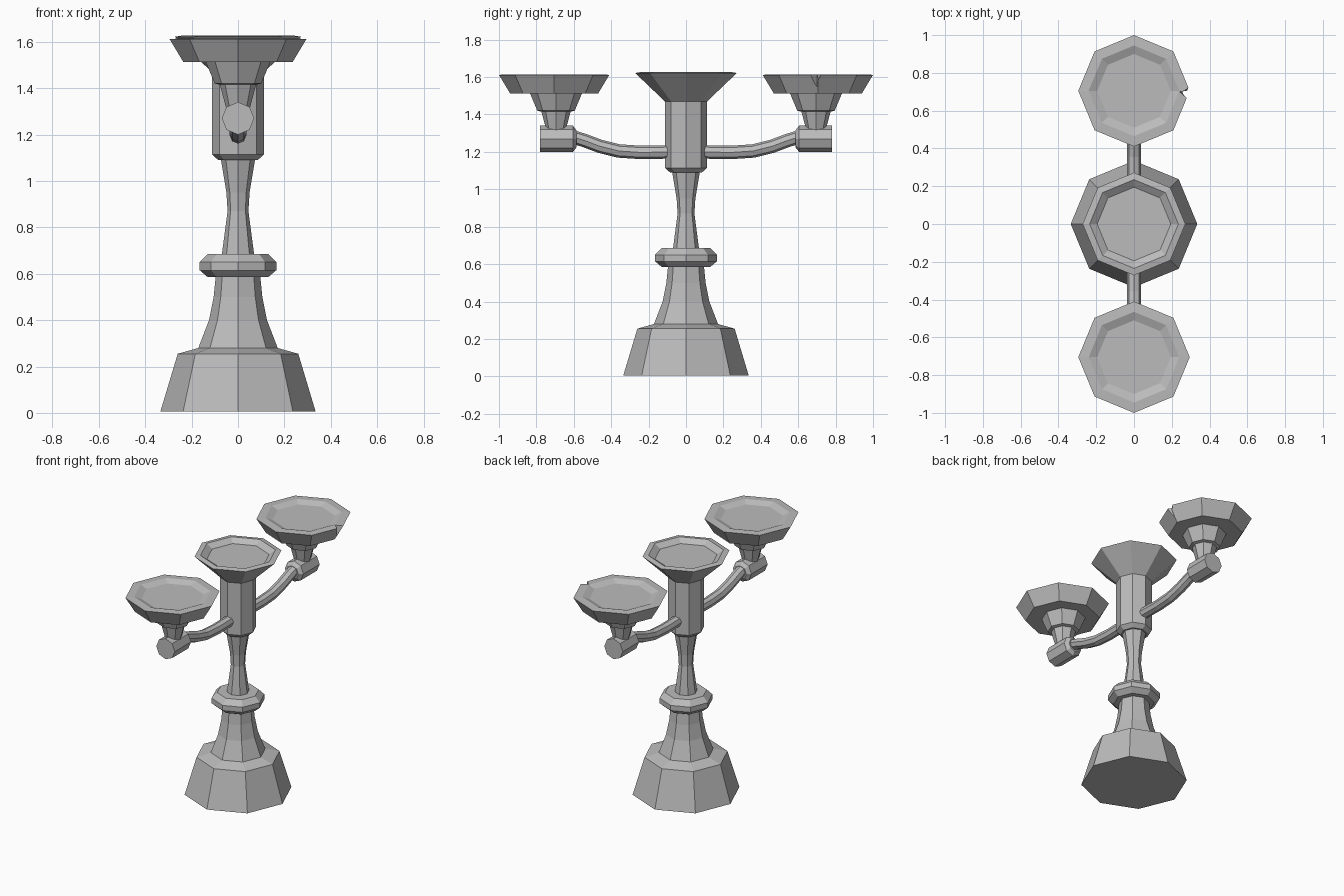
import bpy
import bmesh
import math
from mathutils import Matrix, Vector

cube = bpy.data.objects.get("Cube")
if cube:
    bpy.data.objects.remove(cube, do_unlink=True)

SIDES = 8

# Single stone grey material
grey = bpy.data.materials.new("stone_grey")
grey.use_nodes = True
colour = (0.5, 0.5, 0.5, 1)
grey.diffuse_color = colour
grey.node_tree.nodes["Principled BSDF"].inputs["Base Color"].default_value = colour


def loft(name, rings):
    """Skin a list of vertex rings given as lists of points, capping both ends."""
    bm = bmesh.new()
    loops = [[bm.verts.new(p) for p in ring] for ring in rings]
    for a, b in zip(loops, loops[1:]):
        for i in range(len(a)):
            j = (i + 1) % len(a)
            bm.faces.new((a[i], a[j], b[j], b[i]))
    bm.faces.new(loops[0][::-1])
    bm.faces.new(loops[-1])
    bmesh.ops.recalc_face_normals(bm, faces=bm.faces)
    mesh = bpy.data.meshes.new(name)
    bm.to_mesh(mesh)
    bm.free()
    mesh.materials.append(grey)
    obj = bpy.data.objects.new(name, mesh)
    bpy.context.collection.objects.link(obj)
    return obj


def ring(centre, radius, u, v):
    angles = [2 * math.pi * i / SIDES for i in range(SIDES)]
    return [centre + radius * (math.cos(a) * u + math.sin(a) * v) for a in angles]


X, Y, Z = Matrix.Identity(3)


def turned(name, profile, y=0):
    """Octagonal turned part from (radius, height) pairs."""
    return loft(name, [ring(Vector((0, y, z)), r, X, Y) for r, z in profile])


# Foot and waisted stem
turned("foot", [(0.335, 0.005), (0.26, 0.255), (0.17, 0.28)])
turned("lower_stem", [(0.175, 0.27), (0.125, 0.4), (0.105, 0.5), (0.095, 0.6)])
turned("collar", [(0.13, 0.585), (0.165, 0.615), (0.165, 0.65), (0.13, 0.685)])
turned("upper_stem", [(0.07, 0.68), (0.045, 0.87), (0.05, 0.95), (0.075, 1.1)])
turned("socket_block", [(0.085, 1.09), (0.113, 1.115), (0.113, 1.475)])

# Central bowl with a shallow recess
turned("centre_bowl", [(0.113, 1.47), (0.272, 1.622), (0.235, 1.628),
                       (0.195, 1.6)])

# Arms, hubs and outer bowls, repeated front and back
arm_path = [(0.09, 1.2), (0.24, 1.197), (0.36, 1.205), (0.46, 1.23),
            (0.54, 1.26), (0.62, 1.285)]
hub_profile = [(0.045, 0.585), (0.07, 0.605), (0.07, 0.78)]
for side, label in ((-1, "front"), (1, "back")):
    pts = [Vector((0, side * y, z)) for y, z in arm_path]
    rings = []
    for i, p in enumerate(pts):
        along = (pts[min(i + 1, len(pts) - 1)] - pts[max(i - 1, 0)]).normalized()
        rings.append(ring(p, 0.036, X, along.cross(X)))
    loft(label + "_arm", rings)
    loft(label + "_hub", [ring(Vector((0, side * y, 1.27)), r, X, Z)
                          for r, y in hub_profile])
    centre = side * 0.695
    turned(label + "_bowl_stem", [(0.05, 1.31), (0.078, 1.415), (0.1, 1.42),
                                  (0.14, 1.515)], centre)
    bowl = turned(label + "_bowl", [(0.235, 1.512), (0.295, 1.612),
                                    (0.24, 1.615), (0.195, 1.597)], side * 0.705)

# Small chip broken out of the back bowl's rim
chip = loft("chip_cutter", [
    [Vector((0.245, 0.7, 1.55)), Vector((0.31, 0.69, 1.55)), Vector((0.31, 0.71, 1.55))],
    [Vector((0.24, 0.7, 1.65)), Vector((0.32, 0.63, 1.65)), Vector((0.32, 0.77, 1.65))]])
chip.hide_render = True
chip.hide_viewport = True
cut = bowl.modifiers.new("chip", "BOOLEAN")
cut.operation = "DIFFERENCE"
cut.object = chip
